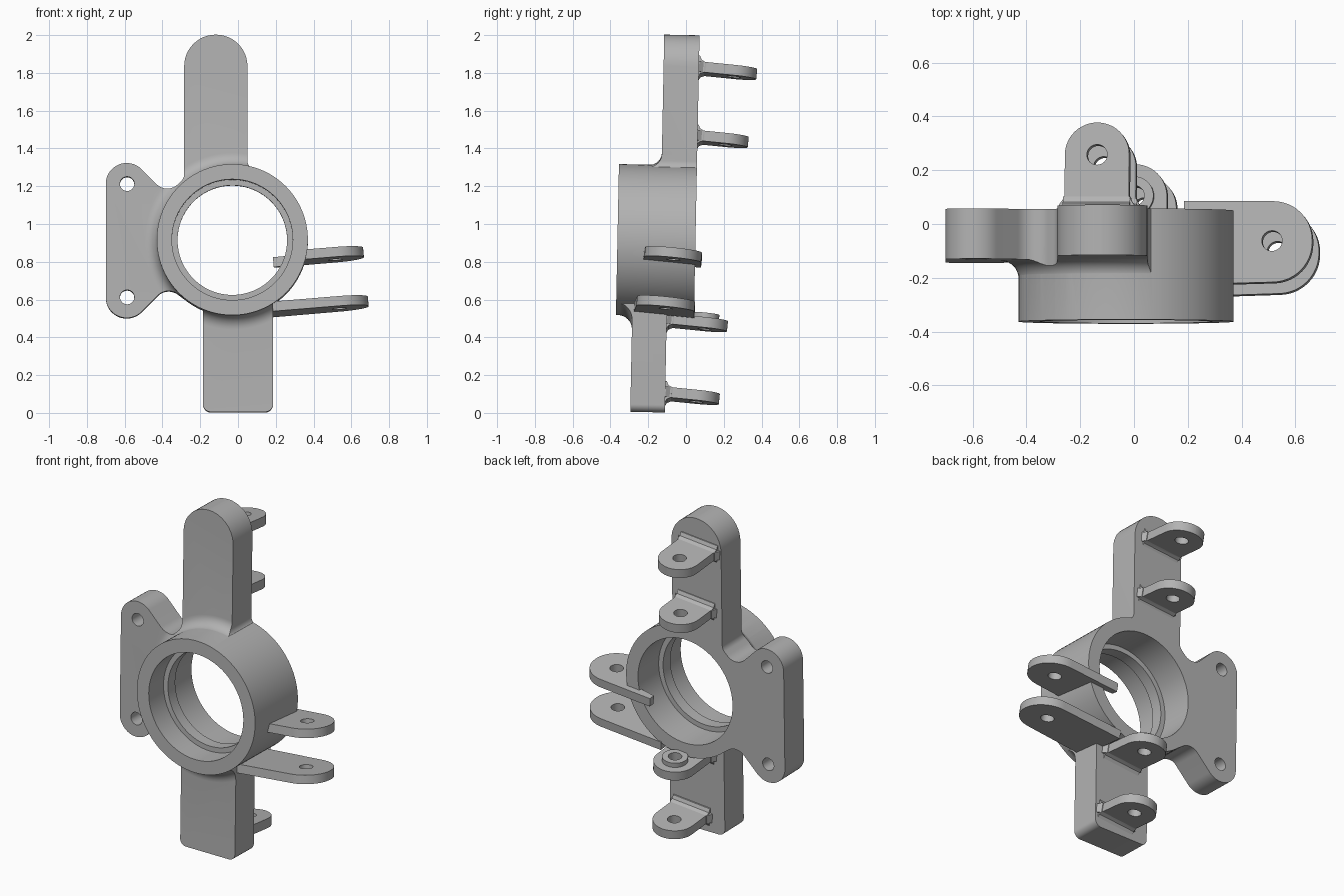
import bpy, bmesh
from math import atan2, cos, sin, pi, acos, tan
from mathutils import Vector, Matrix, Euler

cube = bpy.data.objects.get("Cube")
if cube:
    bpy.data.objects.remove(cube, do_unlink=True)

GREY = (0.45, 0.45, 0.45, 1)
metal = bpy.data.materials.new("grey metal")
metal.use_nodes = True
metal.diffuse_color = GREY
metal.node_tree.nodes["Principled BSDF"].inputs["Base Color"].default_value = GREY

HUB_X, HUB_Z, HUB_R = -0.03, 0.91, 0.40


def rounded(corners, steps=12):
    """Outline from (a, b, radius) corners, each rounded by its radius."""
    out = []
    for i, (a, b, r) in enumerate(corners):
        p = Vector((a, b))
        if r == 0:
            out.append(p)
            continue
        u = (Vector(corners[i - 1][:2]) - p).normalized()
        v = (Vector(corners[(i + 1) % len(corners)][:2]) - p).normalized()
        half = acos(max(-1, min(1, u.dot(v)))) / 2
        c = p + (u + v).normalized() * r / sin(half)
        s, e = p + u * r / tan(half) - c, p + v * r / tan(half) - c
        a0 = atan2(s.y, s.x)
        turn = (atan2(e.y, e.x) - a0 + pi) % (2 * pi) - pi
        for k in range(steps + 1):
            t = a0 + turn * k / steps
            out.append(c + Vector((cos(t), sin(t))) * r)
    return out


def circle(a, b, r, n=96):
    return [Vector((a + r * cos(2 * pi * k / n), b + r * sin(2 * pi * k / n))) for k in range(n)]


def finish(name, bm):
    bmesh.ops.recalc_face_normals(bm, faces=bm.faces)
    mesh = bpy.data.meshes.new(name)
    bm.to_mesh(mesh)
    bm.free()
    mesh.materials.append(metal)
    ob = bpy.data.objects.new(name, mesh)
    bpy.context.collection.objects.link(ob)
    return ob


def prism(name, outline, d0, d1, axis="Z"):
    """Extrude a flat outline from d0 to d1 along an axis."""
    place = {"Z": lambda p, d: (p.x, p.y, d),
             "Y": lambda p, d: (p.x, d, p.y),
             "X": lambda p, d: (d, p.x, p.y)}[axis]
    bm = bmesh.new()
    low = [bm.verts.new(place(p, d0)) for p in outline]
    high = [bm.verts.new(place(p, d1)) for p in outline]
    bm.faces.new(low)
    bm.faces.new(high)
    for i in range(len(low)):
        bm.faces.new((low[i - 1], low[i], high[i], high[i - 1]))
    return finish(name, bm)


def collar(y, f, n=96):
    """Ring with a concave flare that blends the hub into an arm face at y."""
    prof = [(0.36, y + 0.05), (0.36, y - f)]
    for k in range(9):
        t = pi / 2 * k / 8
        prof.append((HUB_R - 0.001 + f * (1 - cos(t)), y - f + f * sin(t)))
    prof.append((HUB_R - 0.001 + f, y + 0.05))
    bm = bmesh.new()
    rings = []
    for k in range(n):
        t = 2 * pi * k / n
        rings.append([bm.verts.new((HUB_X + r * cos(t), d, HUB_Z + r * sin(t))) for r, d in prof])
    for k in range(n):
        a, b = rings[k - 1], rings[k]
        for j in range(len(prof)):
            bm.faces.new((a[j - 1], a[j], b[j], b[j - 1]))
    return finish("collar", bm)


def combine(ob, other, how):
    """Apply a boolean and remove the helper."""
    mod = ob.modifiers.new("cut", "BOOLEAN")
    mod.operation, mod.solver, mod.object = how, "EXACT", other
    bpy.context.view_layer.objects.active = ob
    bpy.ops.object.modifier_apply(modifier=mod.name)
    bpy.data.objects.remove(other, do_unlink=True)
    return ob


def smooth(ob):
    bpy.ops.object.select_all(action="DESELECT")
    ob.select_set(True)
    bpy.context.view_layer.objects.active = ob
    bpy.ops.object.shade_smooth_by_angle(angle=0.5)


# Hub, upright post with side flange, and lower arm
plate = rounded([
    (-0.70, 0.50, 0.11), (-0.70, 1.32, 0.11), (-0.543, 1.32, 0.11),
    (-0.375, 1.152, 0.08), (-0.285, 1.24, 0.05), (-0.285, 2.0, 0.167),
    (0.05, 2.0, 0.167), (0.05, 1.30, 0.05), (0.12, 1.27, 0), (0.12, 0.95, 0),
    (-0.1, 0.8, 0), (-0.29, 0.605, 0), (-0.375, 0.668, 0.08), (-0.543, 0.50, 0.11)])
arm = rounded([(-0.185, 0, 0.04), (0.185, 0, 0.04), (0.185, 0.62, 0), (-0.185, 0.62, 0)])

body = prism("knuckle_body", circle(HUB_X, HUB_Z, HUB_R), -0.363, 0.05, "Y")
for outline, front, back, fillet in ((plate, -0.137, 0.05, 0.065), (arm, -0.277, -0.094, 0.075)):
    blend = combine(collar(front, fillet), prism("mask", outline, -0.5, back - 0.02, "Y"), "INTERSECT")
    combine(body, prism("arm", outline, front, back, "Y"), "UNION")
    combine(body, blend, "UNION")

# Bearing bore with an inner lip
for r, y0, y1 in ((0.32, -0.6, -0.22), (0.29, -0.4, 0.3), (0.32, -0.15, 0.4)):
    combine(body, prism("bore", circle(HUB_X, HUB_Z, r), y0, y1, "Y"), "DIFFERENCE")
# Flange bolt holes
for z in (0.61, 1.21):
    combine(body, prism("hole", circle(-0.587, z, 0.038, 32), -0.5, 0.4, "Y"), "DIFFERENCE")
pivot = Matrix.Translation((0, 0, HUB_Z))
body.data.transform(pivot @ Matrix.Rotation(-0.02, 4, "X") @ pivot.inverted())
smooth(body)


def ear(name, centre, outline, thick, root=None, boss=False):
    """Tilted mounting ear with its hole at the given centre."""
    h = thick / 2
    ob = prism(name, outline, -h, h)
    if root:
        strip = [Vector(p) for p in ((-0.03, -h - 0.03), (0, -h - 0.03), (0.01, -h - 0.01), (0.03, -h),
                                     (0.03, h), (0.01, h + 0.01), (0, h + 0.03), (-0.03, h + 0.03))]
        strip = [Vector((p.x - root, p.y)) for p in strip]
        combine(ob, prism("fillet", strip, -0.125, 0.125, "X"), "UNION")
    if boss:
        combine(ob, prism("boss", circle(0, 0, 0.072, 48), 0, h + 0.028), "UNION")
    combine(ob, prism("hole", circle(0, 0, 0.038, 32), -0.2, 0.2), "DIFFERENCE")
    ob.data.transform(Matrix.Translation(centre) @ Euler((-0.1, -0.085, 0)).to_matrix().to_4x4())
    smooth(ob)


# Rear ears on the post and lower arm
for name, centre, length, boss in (
        ("post_ear_upper", (-0.135, 0.255, 1.805), 0.187, False),
        ("post_ear_lower", (-0.11, 0.21, 1.445), 0.15, False),
        ("arm_ear_upper", (0.005, 0.10, 0.47), 0.20, True),
        ("arm_ear_lower", (0.04, 0.057, 0.085), 0.165, False)):
    r, w, b = 0.12, 0.14, -length
    half = [(w, b - 0.03, 0), (w, b, 0), (r, b + 0.03, 0.03), (r, r, r * 0.999)]
    mirrored = [(-x, y, c) for x, y, c in reversed(half)]
    ear(name, centre, rounded(half + mirrored), 0.055, length, boss)

# Side ears
ear("side_ear_upper", (0.515, -0.065, 0.837), rounded([
    (-0.33, 0.11, 0), (-0.33, 0.148, 0), (0.15, 0.148, 0.147), (0.15, -0.15, 0.147),
    (-0.2, -0.16, 0), (-0.2, 0.09, 0)]), 0.052)
ear("side_ear_lower", (0.535, -0.105, 0.577), rounded([
    (-0.40, 0.152, 0), (0.155, 0.152, 0.15), (0.155, -0.152, 0.15), (-0.40, -0.17, 0)]), 0.052)
